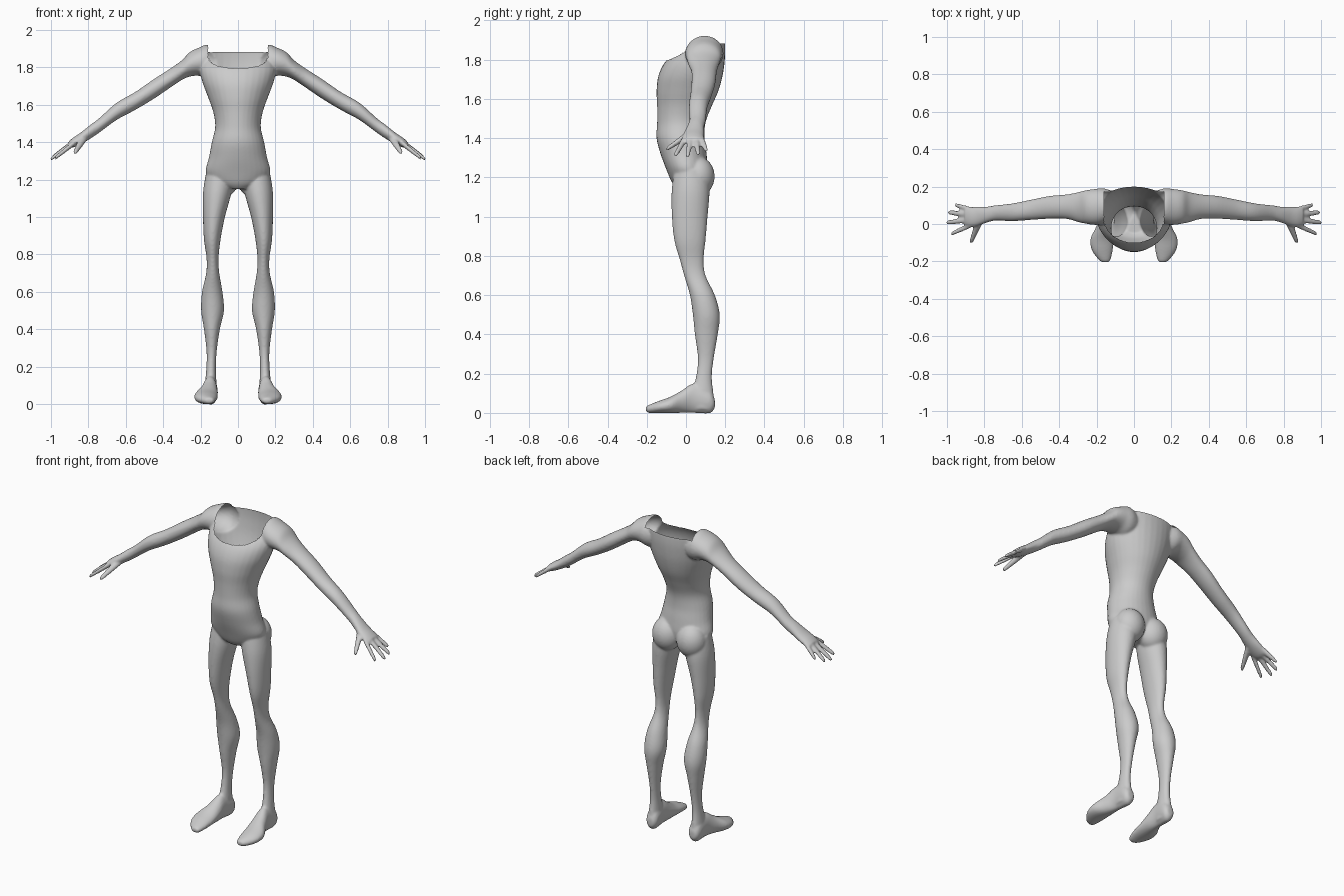
import bpy
import bmesh
import math
from mathutils import Vector

SIDES = 32
STEPS = 5

old_cube = bpy.data.objects.get("Cube")
if old_cube:
    bpy.data.objects.remove(old_cube, do_unlink=True)


def make_material(name, colour):
    material = bpy.data.materials.new(name)
    material.use_nodes = True
    material.diffuse_color = colour
    material.node_tree.nodes["Principled BSDF"].inputs["Base Color"].default_value = colour
    return material


def smooth_rows(rows):
    """Catmull-Rom interpolation between the key cross-sections."""
    keys = [Vector(row) for row in rows]
    keys = [keys[0]] + keys + [keys[-1]]
    result = []
    for before, start, end, after in zip(keys, keys[1:], keys[2:], keys[3:]):
        for step in range(STEPS):
            t = step / STEPS
            slope_in, slope_out = (end - before) / 2, (after - start) / 2
            bend = (start - end) * 2 + slope_in + slope_out
            curve = (end - start) * 3 - slope_in * 2 - slope_out
            result.append(start + slope_in * t + curve * t * t + bend * t ** 3)
    return result + [keys[-1]]


def loft(bm, axis, rows, side=1):
    """Closed oval tube along an axis.
    Each row: position, then the low and high limits on the other two axes."""
    others = [i for i in range(3) if i != axis]
    rings = []
    for row in smooth_rows(rows):
        position, low_a, high_a, low_b, high_b = row
        ring = []
        for k in range(SIDES):
            angle = math.tau * k / SIDES
            point = Vector((0, 0, 0))
            point[axis] = position
            point[others[0]] = (low_a + high_a) / 2 + (high_a - low_a) / 2 * math.cos(angle)
            point[others[1]] = (low_b + high_b) / 2 + (high_b - low_b) / 2 * math.sin(angle)
            point.x *= side
            ring.append(bm.verts.new(point))
        rings.append(ring)
    faces = [bm.faces.new(rings[0]), bm.faces.new(rings[-1])]
    for lower, upper in zip(rings, rings[1:]):
        for k in range(SIDES):
            n = (k + 1) % SIDES
            faces.append(bm.faces.new((lower[k], lower[n], upper[n], upper[k])))
    bmesh.ops.recalc_face_normals(bm, faces=faces)


def digit(bm, axis, base, tip, thick, thin, side):
    """Tapered finger running from the palm to its tip."""
    others = [i for i in range(3) if i != axis]
    base, tip = Vector(base), Vector(tip)
    rows = []
    for t, scale in ((0, 1), (0.5, 1), (0.9, 0.9), (1, 0.6)):
        centre = base.lerp(tip, t)
        radius = (thick + (thin - thick) * t) * scale
        row = [centre[axis]]
        for i in others:
            row += [centre[i] - radius, centre[i] + radius]
        rows.append(row)
    loft(bm, axis, rows, side)


def ball(bm, centre, size):
    made = bmesh.ops.create_uvsphere(bm, u_segments=SIDES, v_segments=SIDES // 2, radius=1)
    for v in made["verts"]:
        v.co = Vector(c + s * p for c, s, p in zip(centre, size, v.co))


# Cross-sections: torso is height, half width, front, back
torso = [
    (1.15, .06, -.05, .06), (1.18, .13, -.075, .09), (1.24, .172, -.1, .11),
    (1.32, .155, -.13, .105), (1.4, .14, -.15, .095), (1.48, .122, -.147, .1),
    (1.56, .132, -.147, .13), (1.64, .16, -.15, .165), (1.72, .19, -.14, .187),
    (1.79, .205, -.105, .197), (1.85, .2, -.04, .2), (1.9, .18, .02, .195),
    (1.93, .12, .05, .17)]
# Leg: height, inner, outer, front, back
leg = [
    (1.24, .02, .17, -.06, .11), (1.13, .035, .187, -.073, .12), (1, .07, .187, -.072, .11),
    (.88, .093, .182, -.06, .1), (.78, .104, .168, -.032, .09), (.7, .1, .17, -.01, .1),
    (.6, .083, .192, .02, .147), (.5, .075, .197, .035, .172), (.4, .097, .182, .045, .162),
    (.28, .114, .168, .06, .142), (.18, .118, .17, .05, .132), (.08, .113, .18, .02, .142),
    (.02, .113, .18, .03, .138)]
# Foot: length, inner, outer, sole, top
foot = [
    (.147, .125, .165, .025, .07), (.12, .108, .182, -.002, .12), (.04, .112, .185, 0, .15),
    (-.02, .108, .205, 0, .115), (-.08, .108, .233, 0, .082), (-.14, .113, .226, 0, .06),
    (-.19, .125, .19, 0, .04), (-.205, .135, .17, .01, .03)]
# Arm and palm: reach, front, back, bottom, top
arm = [
    (.1, .02, .17, 1.75, 1.9), (.16, 0, .19, 1.74, 1.922), (.21, -.005, .187, 1.755, 1.905),
    (.26, .002, .18, 1.75, 1.88), (.3, .01, .17, 1.733, 1.838), (.36, .027, .158, 1.693, 1.795),
    (.45, .028, .15, 1.632, 1.737), (.55, .022, .13, 1.572, 1.668), (.65, .015, .11, 1.518, 1.61),
    (.74, .018, .1, 1.452, 1.53), (.79, .006, .092, 1.418, 1.492), (.84, -.012, .092, 1.39, 1.452),
    (.88, -.016, .09, 1.372, 1.425), (.905, -.005, .085, 1.37, 1.405)]
fingers = [
    ((.87, -.004, 1.4), (.98, -.054, 1.313)), ((.88, .022, 1.4), (1.003, .008, 1.308)),
    ((.88, .05, 1.4), (.995, .062, 1.318)), ((.87, .075, 1.405), (.957, .102, 1.338))]

# Assemble the overlapping volumes
bm = bmesh.new()
loft(bm, 2, [(z, -half, half, front, back) for z, half, front, back in torso])
for side in (-1, 1):
    loft(bm, 2, leg, side)
    loft(bm, 1, foot, side)
    loft(bm, 0, arm, side)
    for base, tip in fingers:
        digit(bm, 0, base, tip, .016, .013, side)
    digit(bm, 1, (.82, .03, 1.43), (.873, -.102, 1.342), .022, .013, side)
    ball(bm, (side * .083, .062, 1.205), (.088, .084, .1))
mesh = bpy.data.meshes.new("body")
bm.to_mesh(mesh)
bm.free()
body = bpy.data.objects.new("body", mesh)
bpy.context.collection.objects.link(body)

# Fuse everything into one smooth skin
remesh = body.modifiers.new("fuse", "REMESH")
remesh.mode = "VOXEL"
remesh.voxel_size = .0065
relax = body.modifiers.new("relax", "SMOOTH")
relax.factor = .5
relax.iterations = 7
depsgraph = bpy.context.evaluated_depsgraph_get()
skin = bpy.data.meshes.new_from_object(body.evaluated_get(depsgraph))
body.modifiers.clear()
body.data = skin


def in_neck(point):
    """Scooped front, straight sides and a level back edge."""
    x, y, z = point
    if z < 1.76 or abs(x) > .16:
        return False
    if y < .03:
        return (x / .16) ** 2 + ((y - .03) / .13) ** 2 < 1
    return z > 1.882


# Open the neck so the body is a hollow shell
bm = bmesh.new()
bm.from_mesh(skin)
opening = [f for f in bm.faces if in_neck(f.calc_center_median())]
bmesh.ops.delete(bm, geom=opening, context="FACES")
for face in bm.faces:
    face.smooth = True
bm.to_mesh(skin)
bm.free()
skin.materials.clear()
skin.materials.append(make_material("plain grey", (.6, .6, .6, 1)))
